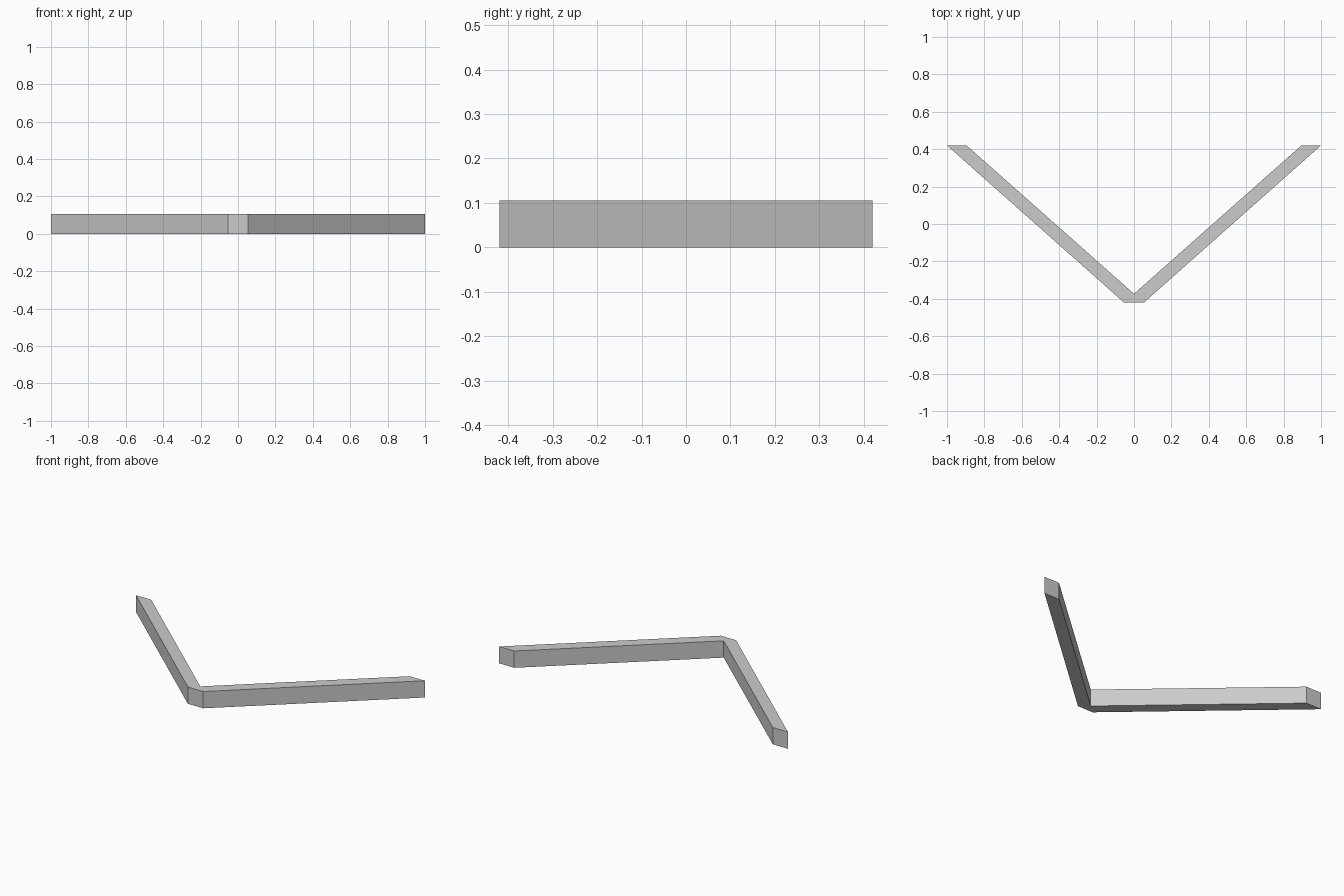
import bpy
import bmesh

if "Cube" in bpy.data.objects:
    bpy.data.objects.remove(bpy.data.objects["Cube"])

HEIGHT = 0.105

# Right arm of the V, from the centre line to the slanted tip
profile = [(0, -0.42), (0.053, -0.42), (1, 0.42), (0.895, 0.42), (0, -0.373)]

bm = bmesh.new()
base = bm.faces.new([bm.verts.new((x, y, 0)) for x, y in profile])
ext = bmesh.ops.extrude_face_region(bm, geom=[base], use_keep_orig=True)
top = [v for v in ext["geom"] if isinstance(v, bmesh.types.BMVert)]
bmesh.ops.translate(bm, verts=top, vec=(0, 0, HEIGHT))

# Leave the centre seam open so the mirrored arms weld together
seam = [f for f in bm.faces if all(abs(v.co.x) < 1e-6 for v in f.verts)]
bmesh.ops.delete(bm, geom=seam, context='FACES')
bmesh.ops.recalc_face_normals(bm, faces=bm.faces)
# The downward face must point down
bm.faces.ensure_lookup_table()
low = min(bm.faces, key=lambda f: f.calc_center_median().z)
if low.normal.z > 0:
    bmesh.ops.reverse_faces(bm, faces=bm.faces)

mesh = bpy.data.meshes.new("angled_bar")
bm.to_mesh(mesh)
bm.free()
bar = bpy.data.objects.new("angled_bar", mesh)
bpy.context.collection.objects.link(bar)

# Left arm
mirror = bar.modifiers.new("mirror_arm", 'MIRROR')
mirror.use_axis = (True, False, False)
mirror.use_clip = True
